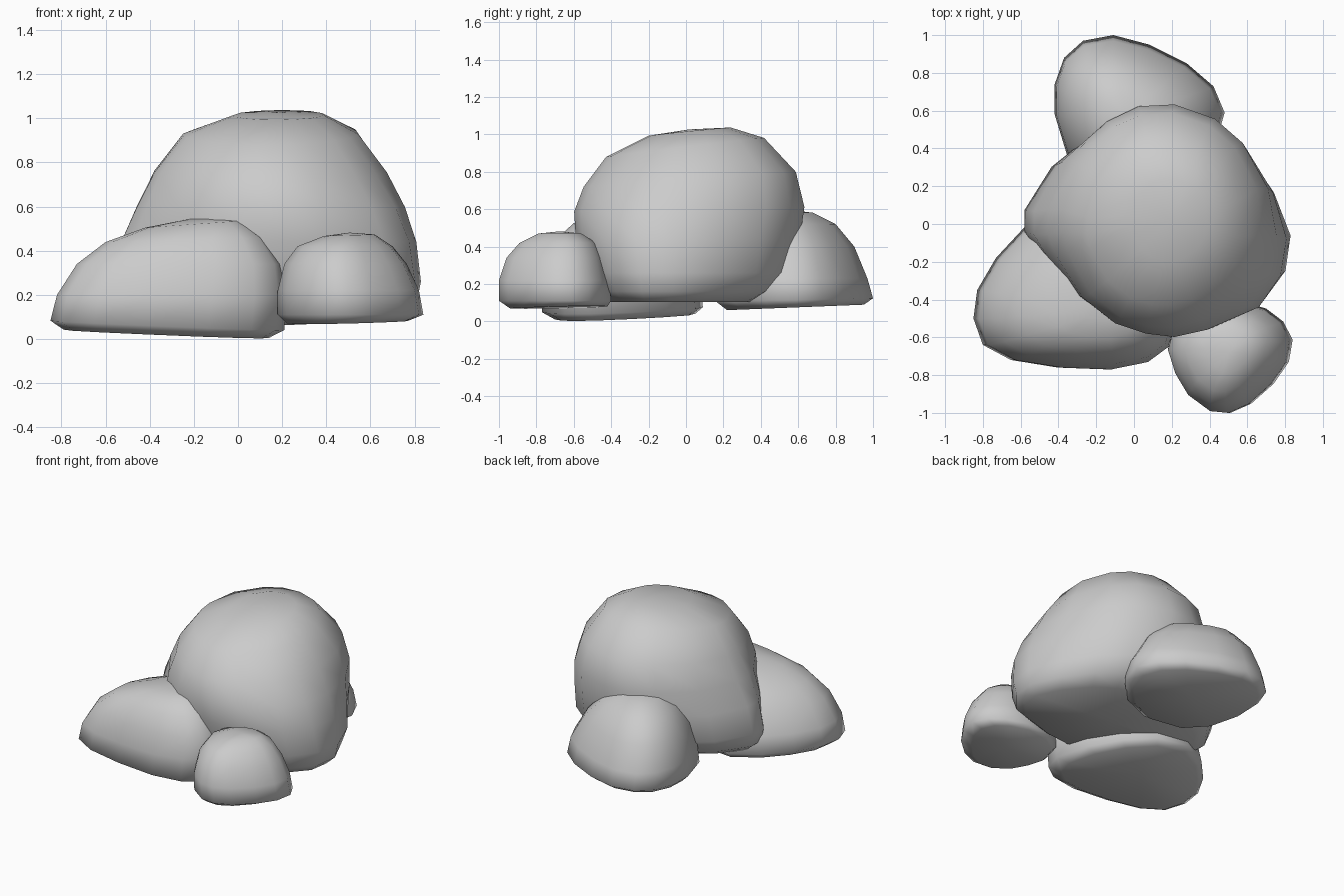
import bpy, bmesh
from math import hypot


def rock(name, outline, rings):
    """Stack a plan outline into a boulder.
    Each ring: z, x min, x max, y min, y max, slope along x, slope along y, roundness."""
    xs, ys = [p[0] for p in outline], [p[1] for p in outline]
    ax, bx, ay, by = min(xs), max(xs), min(ys), max(ys)
    unit = [((2 * x - ax - bx) / (bx - ax), (2 * y - ay - by) / (by - ay)) for x, y in outline]
    bm = bmesh.new()
    loops = []
    for z, x0, x1, y0, y1, sx, sy, rnd in rings:
        cx, cy = (x0 + x1) / 2, (y0 + y1) / 2
        loop = []
        for u, v in unit:
            k = 1 - rnd + rnd / hypot(u, v)     # blend outline towards an ellipse
            dx, dy = u * k * (x1 - x0) / 2, v * k * (y1 - y0) / 2
            loop.append(bm.verts.new((cx + dx, cy + dy, z + sx * dx + sy * dy)))
        loops.append(loop)
    n = len(outline)
    for a, b in zip(loops, loops[1:]):
        for i in range(n):
            j = (i + 1) % n
            bm.faces.new((a[i], a[j], b[j], b[i]))
    # close bottom and crown with fans
    for loop, r, lift in ((loops[0], rings[0], 0), (loops[-1], rings[-1], 0.012)):
        c = bm.verts.new(((r[1] + r[2]) / 2, (r[3] + r[4]) / 2, r[0] + lift))
        for i in range(n):
            bm.faces.new((loop[i], loop[(i + 1) % n], c))
    bmesh.ops.recalc_face_normals(bm, faces=bm.faces)
    for f in bm.faces:
        f.smooth = True
    me = bpy.data.meshes.new(name)
    bm.to_mesh(me)
    bm.free()
    ob = bpy.data.objects.new(name, me)
    bpy.context.collection.objects.link(ob)
    return ob


# large central boulder
rock("main_boulder",
     [(-.58, .08), (-.43, .33), (-.2, .53), (-.02, .63), (.2, .64), (.44, .55),
      (.59, .41), (.73, .18), (.83, -.07), (.81, -.28), (.69, -.46), (.4, -.57),
      (.2, -.6), (.03, -.56), (-.15, -.5), (-.33, -.36), (-.5, -.15), (-.58, -.05)],
     [(.105, -.48, .75, -.43, .38, 0, 0, .1),
      (.16, -.55, .81, -.49, .49, 0, 0, .1),
      (.26, -.58, .83, -.54, .58, 0, 0, .15),
      (.44, -.53, .81, -.59, .61, 0, 0, .3),
      (.60, -.46, .76, -.60, .635, 0, .02, .6),
      (.76, -.38, .68, -.55, .59, 0, .07, .9),
      (.93, -.25, .55, -.43, .42, .01, .12, 1),
      (1.015, -.02, .39, -.2, .24, .01, .1, 1)])

# low wide boulder at the front left
rock("left_boulder",
     [(-.58, -.02), (-.73, -.18), (-.83, -.35), (-.85, -.5), (-.8, -.64), (-.65, -.72),
      (-.4, -.76), (-.13, -.77), (.07, -.73), (.18, -.65), (.22, -.52), (.15, -.3),
      (.02, -.1), (-.15, .05), (-.38, .09)],
     [(.028, -.79, .14, -.70, .05, -.04, .03, 0),
      (.065, -.85, .21, -.77, .09, -.04, .02, 0),
      (.20, -.82, .22, -.77, .08, 0, 0, 0),
      (.34, -.73, .20, -.74, .02, 0, 0, 0),
      (.45, -.60, .12, -.68, -.07, .03, 0, 0),
      (.52, -.42, .02, -.60, -.2, .07, 0, 0),
      (.54, -.28, -.06, -.5, -.3, .07, 0, 0)])

# small boulder at the front right
rock("small_boulder",
     [(.18, -.65), (.22, -.78), (.29, -.9), (.41, -.99), (.51, -1), (.62, -.95),
      (.74, -.84), (.82, -.72), (.84, -.6), (.79, -.5), (.7, -.43), (.55, -.38),
      (.35, -.41), (.22, -.5)],
     [(.075, .22, .77, -.94, -.42, .02, .02, 0),
      (.11, .18, .84, -1, -.40, 0, 0, 0),
      (.22, .18, .82, -1, -.41, 0, 0, 0),
      (.34, .21, .765, -.96, -.44, 0, 0, 0),
      (.42, .27, .70, -.89, -.48, 0, 0, 0),
      (.47, .39, .62, -.79, -.56, .03, 0, 0)])

# boulder at the back
rock("back_boulder",
     [(-.35, .35), (-.42, .58), (-.42, .74), (-.37, .88), (-.27, .97), (-.11, 1),
      (.08, .95), (.28, .85), (.42, .73), (.48, .59), (.43, .42), (.27, .25),
      (.05, .16), (-.2, .2)],
     [(.075, -.38, .42, .22, .95, 0, .04, 0),
      (.115, -.42, .48, .16, 1, 0, .02, 0),
      (.23, -.41, .46, .18, .97, 0, 0, 0),
      (.40, -.36, .36, .24, .90, 0, 0, 0),
      (.52, -.27, .24, .31, .80, 0, 0, 0),
      (.585, -.16, .10, .42, .68, 0, -.03, 0)])
